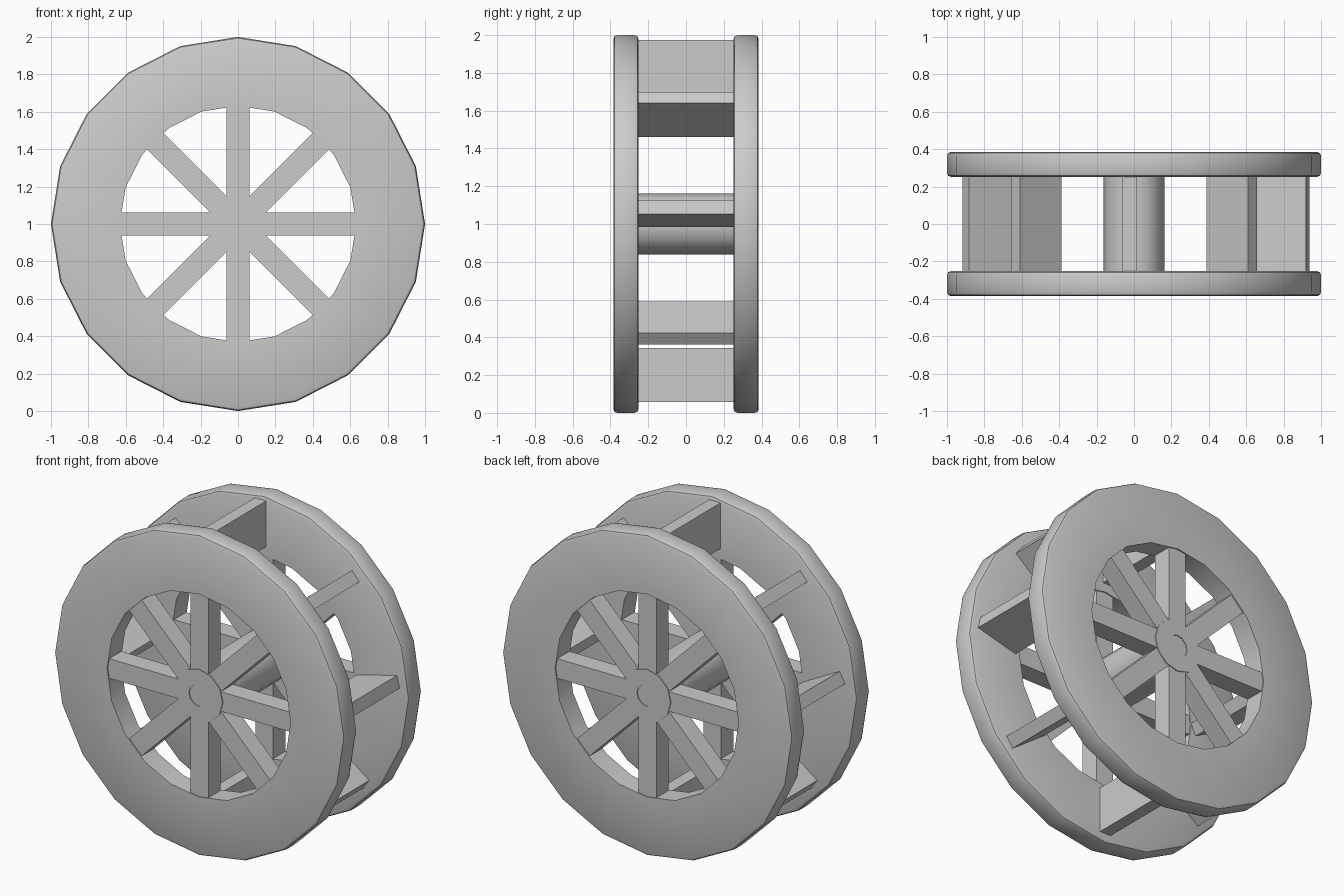
import bpy, bmesh, math
from mathutils import Matrix, Vector

if "Cube" in bpy.data.objects:
    bpy.data.objects.remove(bpy.data.objects["Cube"])


def finish(bm, name, smooth=False):
    bmesh.ops.remove_doubles(bm, verts=bm.verts, dist=1e-5)
    bmesh.ops.recalc_face_normals(bm, faces=bm.faces)
    me = bpy.data.meshes.new(name)
    bm.to_mesh(me)
    bm.free()
    ob = bpy.data.objects.new(name, me)
    bpy.context.collection.objects.link(ob)
    if smooth:
        bpy.context.view_layer.objects.active = ob
        ob.select_set(True)
        bpy.ops.object.shade_smooth_by_angle(angle=math.radians(35))
        ob.select_set(False)
    return ob


def lathe(name, profile, sides, closed):
    """Revolve (radius, y) points around the wheel axle at z = 1."""
    bm = bmesh.new()
    rings = []
    for i in range(sides):
        a = 2 * math.pi * i / sides
        rings.append([bm.verts.new((r * math.cos(a), y, 1 + r * math.sin(a)))
                      for r, y in profile])
    n = len(profile)
    for i in range(sides):
        p, q = rings[i], rings[(i + 1) % sides]
        for j in range(n if closed else n - 1):
            k = (j + 1) % n
            bm.faces.new((p[j], p[k], q[k], q[j]))
    if not closed:
        bm.faces.new([r[0] for r in rings])
        bm.faces.new([r[-1] for r in rings])
    return finish(bm, name, True)


def box(name, centre, size, tilt):
    """Box whose long side points at angle tilt in the xz plane."""
    bm = bmesh.new()
    m = (Matrix.Translation(centre) @ Matrix.Rotation(-math.radians(tilt), 4, 'Y')
         @ Matrix.Diagonal((*size, 1)))
    bmesh.ops.create_cube(bm, size=1, matrix=m)
    return finish(bm, name)


# Rims with rounded outer edges, and spokes crossing each rim
for side, s in (("front", -1), ("back", 1)):
    profile = [(0.632, 0.252), (0.98, 0.252), (0.994, 0.258), (1.0, 0.274),
               (1.0, 0.364), (0.994, 0.379), (0.98, 0.385), (0.632, 0.385)]
    lathe(side + "_rim", [(r, s * y) for r, y in profile], 20, True)
    for i in range(4):
        box(f"{side}_spoke_{i + 1}", (0, s * 0.318, 1), (1.275, 0.12, 0.122), 45 * i)

# Hub with a shallow axle recess at both ends
lathe("hub", [(0.07, -0.345), (0.07, -0.383), (0.162, -0.383),
              (0.162, 0.383), (0.07, 0.383), (0.07, 0.345)], 12, False)

# Paddles: middle of the outer edge (x, z) and tilt, placed slightly unevenly
paddles = [(-0.022, 1.973, 90), (0.634, 1.67, 39), (0.928, 1.09, 14),
           (0.705, 0.392, -36), (0, 0.058, -90), (-0.705, 0.392, 216),
           (-0.90, 1.11, 152), (-0.634, 1.67, 141)]
L = 0.285
for i, (x, z, tilt) in enumerate(paddles):
    a = math.radians(tilt)
    c = Vector((x - L / 2 * math.cos(a), 0, z - L / 2 * math.sin(a)))
    box(f"paddle_{i + 1}", c, (L, 0.51, 0.077), tilt)
